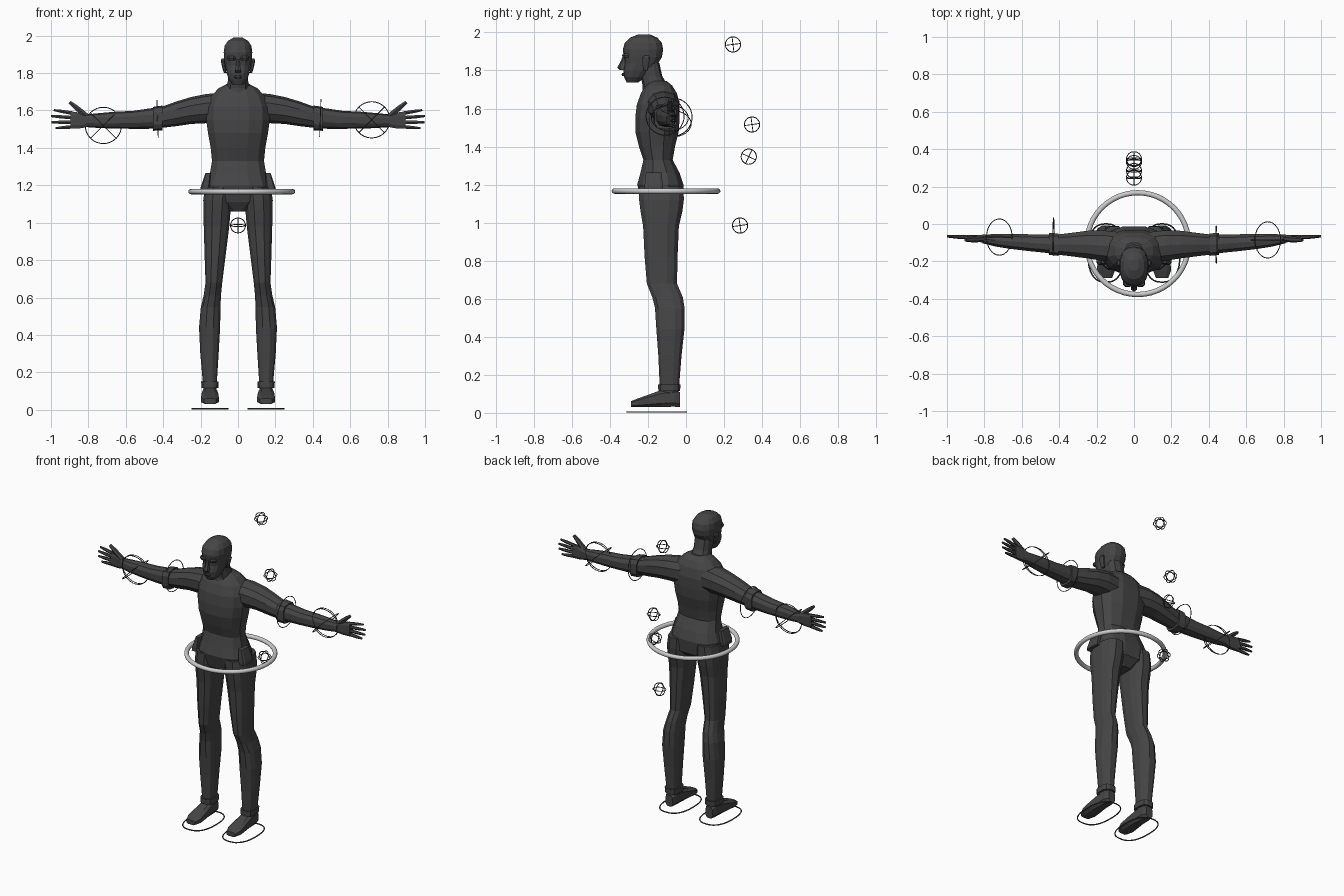
import bpy, bmesh
from math import cos, sin, pi, radians
from mathutils import Vector, Matrix

dark = bpy.data.materials.new("dark_grey")
dark.diffuse_color = (0.06, 0.06, 0.06, 1)


def finish(name, bm, mirror=False):
    bmesh.ops.recalc_face_normals(bm, faces=bm.faces)
    me = bpy.data.meshes.new(name)
    bm.to_mesh(me)
    bm.free()
    ob = bpy.data.objects.new(name, me)
    bpy.context.collection.objects.link(ob)
    me.materials.append(dark)
    if mirror:
        ob.modifiers.new("mirror", 'MIRROR')
    return ob


def loft(bm, sections, n=12, power=0.8):
    """Skin rounded cross-sections given as (centre, half vector u, half vector v)."""
    def rnd(c):
        return (1 if c > 0 else -1) * abs(c) ** power
    rings = []
    for c, u, v in sections:
        ring = []
        for i in range(n):
            a = 2 * pi * (i + 0.5) / n
            ring.append(bm.verts.new(Vector(c) + Vector(u) * rnd(cos(a)) + Vector(v) * rnd(sin(a))))
        rings.append(ring)
    for r0, r1 in zip(rings, rings[1:]):
        for i in range(n):
            j = (i + 1) % n
            bm.faces.new((r0[i], r0[j], r1[j], r1[i]))
    bm.faces.new(rings[0][::-1])
    bm.faces.new(rings[-1])


def upright(name, rows, mirror=False, n=12, power=0.8):
    """Rows of (z, x min, x max, y front, y back)."""
    bm = bmesh.new()
    loft(bm, [(((a + b) / 2, (f + k) / 2, z), ((b - a) / 2, 0, 0), (0, (k - f) / 2, 0))
              for z, a, b, f, k in rows], n, power)
    return finish(name, bm, mirror)


def centred(name, rows, **kw):
    return upright(name, [(z, -w, w, f, k) for z, w, f, k in rows], **kw)


def sideways(name, rows, n=10, power=0.85):
    """Rows of (x, y, z, half y, half z)."""
    bm = bmesh.new()
    loft(bm, [((x, y, z), (0, hy, 0), (0, 0, hz)) for x, y, z, hy, hz in rows], n, power)
    return finish(name, bm, True)


# torso
centred("torso", [(1.06, .05, -.20, -.07), (1.11, .165, -.235, -.02), (1.2, .175, -.26, -.01),
                  (1.26, .155, -.243, -.03), (1.33, .143, -.226, -.068), (1.40, .15, -.25, -.055),
                  (1.48, .165, -.27, -.035), (1.55, .175, -.27, -.03), (1.62, .17, -.262, -.03),
                  (1.68, .145, -.24, -.045), (1.72, .105, -.215, -.07), (1.745, .055, -.2, -.1)])
# neck and head
centred("neck", [(1.66, .08, -.23, -.08), (1.72, .062, -.228, -.095),
                 (1.77, .055, -.238, -.125), (1.84, .055, -.25, -.14)], n=10)
centred("head", [(1.738, .03, -.312, -.25), (1.765, .05, -.325, -.215), (1.80, .062, -.33, -.18),
                 (1.84, .07, -.322, -.145), (1.87, .075, -.326, -.127), (1.91, .078, -.332, -.12),
                 (1.945, .073, -.322, -.127), (1.972, .055, -.295, -.15), (1.99, .024, -.25, -.19)],
        n=14)
# face
centred("nose", [(1.802, .017, -.348, -.31), (1.815, .018, -.362, -.31),
                 (1.84, .012, -.348, -.31), (1.872, .009, -.333, -.31)], n=6)
centred("lips", [(1.77, .018, -.335, -.3), (1.779, .024, -.34, -.3), (1.788, .018, -.337, -.3)], n=8)
upright("brow", [(1.868, .012, .055, -.332, -.29), (1.88, .01, .06, -.338, -.29),
                 (1.89, .012, .055, -.332, -.29)], mirror=True, n=8)
upright("ear", [(1.80, .062, .076, -.222, -.2), (1.825, .064, .084, -.23, -.195),
                (1.865, .07, .093, -.232, -.188), (1.878, .07, .088, -.22, -.195)], mirror=True, n=8)

# arms
sideways("arm", [(.08, -.125, 1.61, .085, .085), (.17, -.115, 1.61, .085, .078),
                 (.25, -.11, 1.60, .077, .072), (.33, -.11, 1.582, .066, .066),
                 (.41, -.11, 1.563, .056, .056), (.48, -.105, 1.556, .05, .054),
                 (.56, -.1, 1.55, .047, .048), (.66, -.093, 1.548, .042, .045),
                 (.74, -.087, 1.546, .035, .04), (.81, -.08, 1.545, .024, .034)])
sideways("elbow_band", [(.405, -.11, 1.56, .062, .066), (.455, -.107, 1.555, .06, .064)], power=.6)
# hands, palm to the front with the thumb up
sideways("palm", [(.79, -.08, 1.545, .024, .032), (.84, -.076, 1.547, .019, .044),
                  (.895, -.072, 1.548, .013, .047)], n=8, power=.6)
bm = bmesh.new()
digits = [((.88, -.072, 1.585), (.985, -.066, 1.602)), ((.88, -.072, 1.561), (1.0, -.066, 1.57)),
          ((.88, -.072, 1.537), (.998, -.066, 1.537)), ((.88, -.072, 1.513), (.975, -.066, 1.505)),
          ((.81, -.08, 1.57), (.90, -.085, 1.645))]
for a, b in digits:
    a, b = Vector(a), Vector(b)
    d = (b - a).normalized()
    side = d.cross(Vector((0, 1, 0))).normalized()
    r = .017 if a.x < .85 else .011
    loft(bm, [(a, side * r, Vector((0, r, 0))), (a.lerp(b, .6), side * r * .9, Vector((0, r * .9, 0))),
              (b, side * r * .55, Vector((0, r * .55, 0)))], 6, 1)
finish("fingers", bm, True)

# legs
upright("leg", [(1.19, .03, .178, -.25, -.01), (1.12, .03, .188, -.25, -.008),
                (1.06, .038, .187, -.242, -.016), (.98, .045, .185, -.228, -.035),
                (.82, .065, .18, -.22, -.042), (.68, .083, .175, -.208, -.045),
                (.61, .09, .185, -.18, -.015), (.55, .092, .2, -.165, -.005),
                (.44, .094, .21, -.158, -.006), (.3, .102, .203, -.147, -.022),
                (.1, .115, .185, -.138, -.038)], mirror=True)
upright("ankle_cuff", [(.115, .104, .196, -.147, -.03), (.15, .103, .198, -.148, -.027)],
        mirror=True, power=.7)
bm = bmesh.new()
loft(bm, [((.15, y, (.03 + t) / 2), (w, 0, 0), (0, 0, (t - .03) / 2))
          for y, w, t in [(-.032, .026, .11), (-.06, .037, .13), (-.13, .042, .122),
                          (-.19, .047, .1), (-.25, .05, .078), (-.29, .034, .062)]], 8, .6)
finish("foot", bm, True)
# hip pouches
upright("hip_pouch", [(1.17, .15, .202, -.22, -.12), (1.19, .15, .2, -.22, -.12),
                      (1.265, .145, .175, -.212, -.128)], mirror=True, n=8, power=.4)


# control rings
def ring(name, centre, radius, rot=Matrix(), tube=.0025):
    bpy.ops.mesh.primitive_torus_add(major_radius=radius, minor_radius=tube,
                                     major_segments=32 if tube < .01 else 48,
                                     minor_segments=6 if tube < .01 else 12)
    ob = bpy.context.object
    ob.name = name
    ob.matrix_world = Matrix.Translation(centre) @ rot
    bpy.ops.object.shade_smooth()
    if tube < .01:
        ob.data.materials.append(dark)


def turn(axis, deg):
    return Matrix.Rotation(radians(deg), 4, axis)


ring("waist_ring", (.02, -.105, 1.166), .272, tube=.014)
ring("right_elbow_ring", (-.43, -.068, 1.555), .1, turn('Y', 88))
ring("left_elbow_ring", (.44, -.11, 1.56), .1, turn('Y', 92))
for side, pos in (("right", (-.72, -.07, 1.52)), ("left", (.715, -.085, 1.55))):
    for r in (turn('X', 90), turn('Y', 45), turn('Y', -45)):
        ring(side + "_hand_ring", pos, .097, r)
# small ring balls behind the back: y, z, tilt
for y, z, tilt in ((.247, 1.937, 7), (.347, 1.516, 8), (.33, 1.347, -25), (.284, .985, 8)):
    for r in (Matrix(), turn('X', 90), turn('Y', 90)):
        ring("back_ring_ball", (0, y, z), .04, turn('X', tilt) @ r)
# foot outlines on the floor
for s, side in ((-1, "right"), (1, "left")):
    cu = bpy.data.curves.new(side + "_foot_outline", 'CURVE')
    cu.dimensions = '3D'
    cu.bevel_depth = .004
    cu.bevel_resolution = 1
    sp = cu.splines.new('POLY')
    sp.points.add(31)
    for i, p in enumerate(sp.points):
        a = 2 * pi * i / 32
        c, q = cos(a), sin(a)
        p.co = (s * .15 + .096 * (1 if c > 0 else -1) * abs(c) ** .8,
                -.155 + .156 * (1 if q > 0 else -1) * abs(q) ** .8, .005, 1)
    sp.use_cyclic_u = True
    cu.materials.append(dark)
    bpy.context.collection.objects.link(bpy.data.objects.new(side + "_foot_outline", cu))
